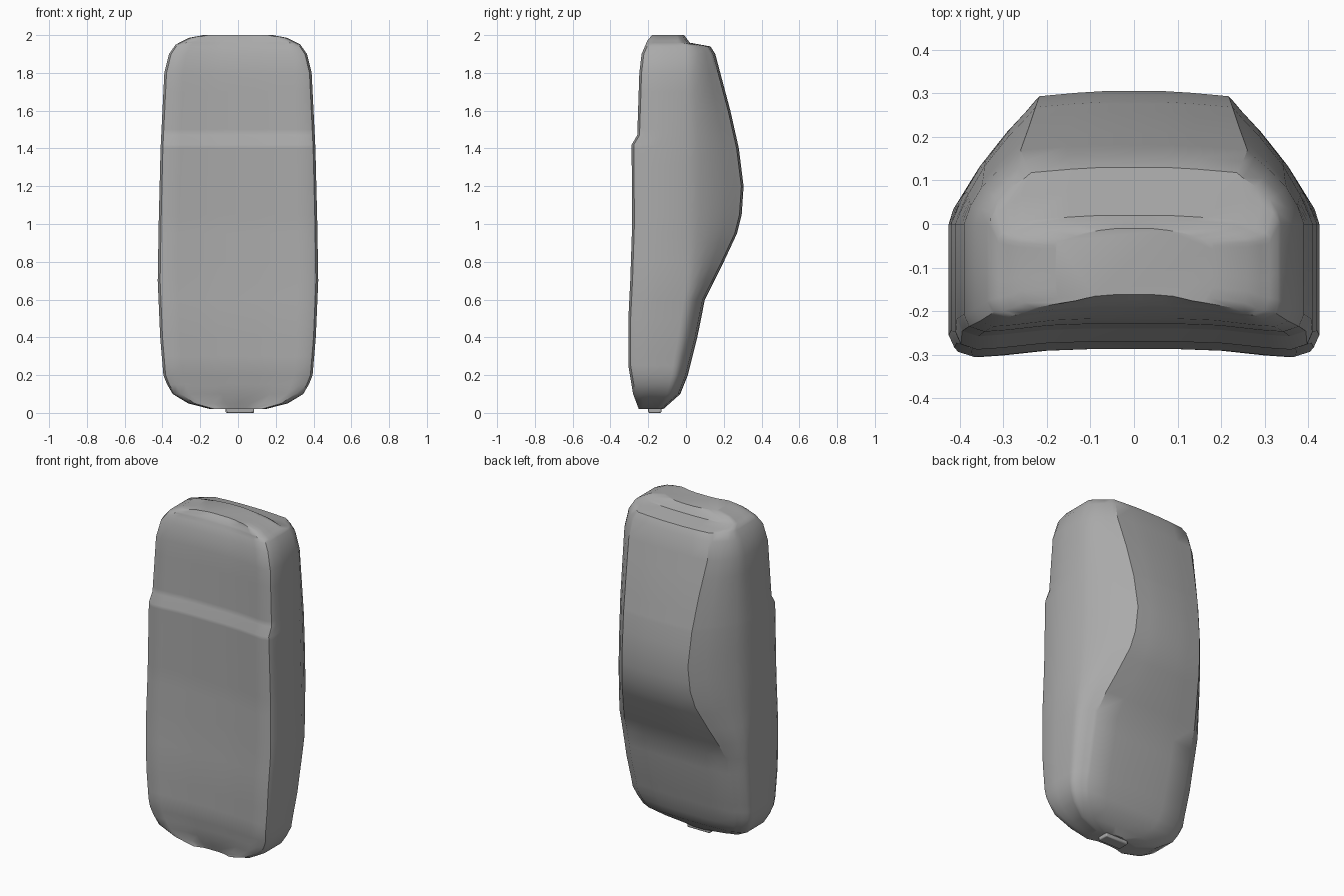
import bpy
import bmesh
import math

cube = bpy.data.objects.get("Cube")
if cube:
    bpy.data.objects.remove(cube, do_unlink=True)


def make_material(name, colour):
    material = bpy.data.materials.new(name)
    material.use_nodes = True
    material.diffuse_color = colour
    material.node_tree.nodes["Principled BSDF"].inputs["Base Color"].default_value = colour
    return material


def sample(profile, z):
    """Read a (height, value) profile at the given height."""
    if z <= profile[0][0]:
        return profile[0][1]
    for (low, start), (high, end) in zip(profile, profile[1:]):
        if z <= high:
            return start + (end - start) * (z - low) / (high - low)
    return profile[-1][1]


def finish(name, bm, material):
    bmesh.ops.recalc_face_normals(bm, faces=bm.faces)
    mesh = bpy.data.meshes.new(name)
    bm.to_mesh(mesh)
    bm.free()
    mesh.materials.append(material)
    obj = bpy.data.objects.new(name, mesh)
    bpy.context.collection.objects.link(obj)
    bpy.ops.object.select_all(action="DESELECT")
    obj.select_set(True)
    bpy.context.view_layer.objects.active = obj
    bpy.ops.object.shade_smooth_by_angle(angle=math.radians(35))
    return obj


grey = make_material("shell grey", (0.4, 0.4, 0.4, 1))

# Silhouettes of the shell: half width, front face and back face by height
half_width = [(.02, .14), (.05, .26), (.1, .345), (.15, .375), (.2, .395), (.4, .412),
              (.7, .425), (1, .42), (1.4, .41), (1.8, .39), (1.9, .365), (1.95, .33),
              (1.985, .26), (2, .18)]
front_face = [(.02, -.25), (.1, -.28), (.25, -.305), (.5, -.305), (.7, -.295), (1, -.285),
              (1.42, -.288), (1.47, -.258), (1.8, -.247), (1.9, -.235), (1.97, -.205), (2, -.18)]
back_face = [(.02, -.12), (.1, -.03), (.2, .01), (.4, .06), (.6, .1), (.8, .2), (.95, .27),
             (1.05, .295), (1.2, .305), (1.4, .28), (1.6, .235), (1.9, .155), (1.94, .13),
             (1.96, .02), (2, -.01)]


def section(z):
    """Closed outline: dished front, straight sides, tapered and bowed back."""
    w, front, back = (sample(p, z) for p in (half_width, front_face, back_face))
    depth = back - front
    seam = min(0, back - depth * .28)
    flat = max(w - .55 * (back - seam) - .03, w * .5)
    dish = .018
    rim = min(.04, depth * .2)
    half = [(w * .25, front + dish), (w * .5, front + dish * .8), (w * .75, front + dish * .2),
            (w * .88, front), (w * .97, front + rim * .3), (w, front + rim),
            (w, (front + seam) / 2), (w, seam)]
    # Shoulder curve between the side and the back panel
    for t in (.25, .5, .75, .92):
        bulge = .025 * math.sin(math.pi * t)
        half.append((w + (flat - w) * t + bulge, seam + (back - .015 - seam) * t))
    half += [(flat, back - .012), (flat * .6, back - .004), (flat * .3, back)]
    mirrored = [(-x, y) for x, y in reversed(half)]
    return [(0, front + dish)] + half + [(0, back)] + mirrored


# Handset shell, lofted upward through the outlines
heights = {z for profile in (half_width, front_face, back_face) for z, value in profile}
heights |= {i / 10 for i in range(1, 20)}
bm = bmesh.new()
rings = [[bm.verts.new((x, y, z)) for x, y in section(z)] for z in sorted(heights)]
for lower, upper in zip(rings, rings[1:]):
    for i in range(len(lower)):
        j = (i + 1) % len(lower)
        bm.faces.new((lower[i], lower[j], upper[j], upper[i]))
bm.faces.new(rings[0])
bm.faces.new(rings[-1])
finish("handset_shell", bm, grey)

# Small connector stub under the base
bm = bmesh.new()
bmesh.ops.create_cube(bm, size=1)
for v in bm.verts:
    v.co = (v.co.x * .15 + .01, v.co.y * .07 - .165, v.co.z * .04 + .02)
stub = finish("connector_stub", bm, grey)
bevel = stub.modifiers.new("soft edges", "BEVEL")
bevel.width = .006
bevel.segments = 2
